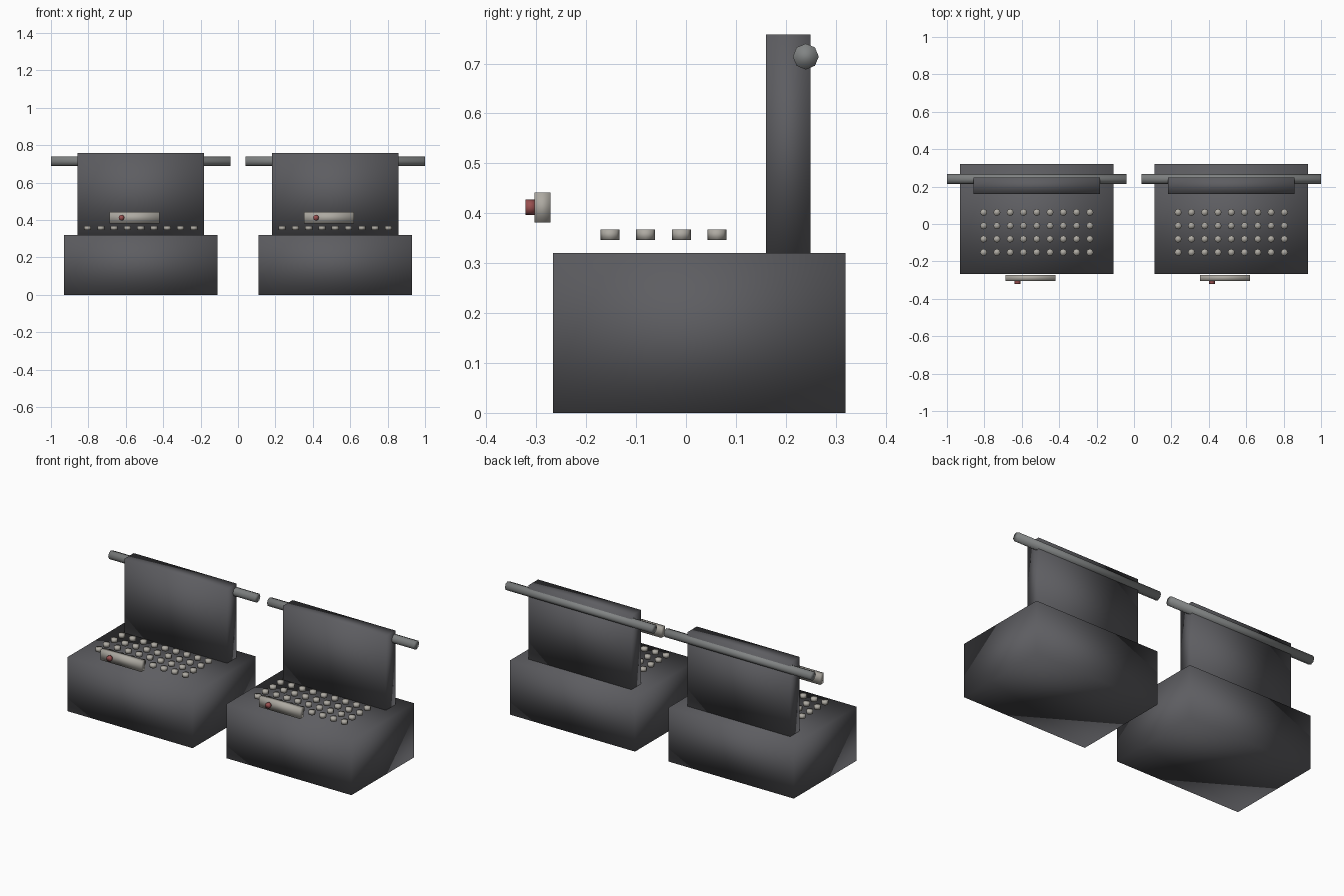
import bpy, bmesh, math
from mathutils import Matrix

if "Cube" in bpy.data.objects:
    bpy.data.objects.remove(bpy.data.objects["Cube"])


def material(name, rgb):
    m = bpy.data.materials.new(name)
    m.diffuse_color = (*rgb, 1)
    m.use_nodes = True
    m.node_tree.nodes["Principled BSDF"].inputs["Base Color"].default_value = m.diffuse_color
    return m


CASE = material("dark_enamel", (0.11, 0.11, 0.12))
STEEL = material("steel", (0.22, 0.23, 0.23))
IVORY = material("ivory", (0.42, 0.40, 0.36))
RED = material("red", (0.32, 0.08, 0.08))


def finish(bm, name, mat):
    mesh = bpy.data.meshes.new(name)
    for f in bm.faces:
        f.smooth = True  # soft shading across shared corners
    bm.to_mesh(mesh)
    bm.free()
    mesh.materials.append(mat)
    obj = bpy.data.objects.new(name, mesh)
    bpy.context.collection.objects.link(obj)
    return obj


def box(name, x, y, z, mat):
    bm = bmesh.new()
    size = [b - a for a, b in (x, y, z)]
    mid = [(a + b) / 2 for a, b in (x, y, z)]
    bmesh.ops.create_cube(bm, size=1, matrix=Matrix.Translation(mid) @ Matrix.Diagonal((*size, 1)))
    return finish(bm, name, mat)


def add_cylinder(bm, centre, radius, length, axis="Z"):
    rot = {"Z": Matrix.Identity(4),
           "X": Matrix.Rotation(math.pi / 2, 4, "Y"),
           "Y": Matrix.Rotation(math.pi / 2, 4, "X")}[axis]
    bmesh.ops.create_cone(bm, cap_ends=True, segments=8, radius1=radius, radius2=radius,
                          depth=length, matrix=Matrix.Translation(centre) @ rot)


def typewriter(side, cx):
    # Body and upright back panel
    box("body_" + side, (cx - 0.41, cx + 0.41), (-0.267, 0.32), (0, 0.32), CASE)
    box("back_panel_" + side, (cx - 0.337, cx + 0.337), (0.16, 0.249), (0.32, 0.758), CASE)

    # Paper roller
    bm = bmesh.new()
    add_cylinder(bm, (cx, 0.24, 0.714), 0.026, 0.96, "X")
    finish(bm, "roller_" + side, STEEL)

    # Keys, four rows of nine
    bm = bmesh.new()
    for row in range(4):
        for col in range(9):
            add_cylinder(bm, (cx + (col - 4) * 0.071, -0.152 + row * 0.0713, 0.357), 0.019, 0.021)
    finish(bm, "keys_" + side, IVORY)

    # Front plate with a red button
    box("front_plate_" + side, (cx - 0.168, cx + 0.1), (-0.304, -0.272), (0.382, 0.442), IVORY)
    bm = bmesh.new()
    add_cylinder(bm, (cx - 0.103, -0.312, 0.412), 0.0155, 0.02, "Y")
    finish(bm, "button_" + side, RED)


typewriter("left", -0.52)
typewriter("right", 0.52)
